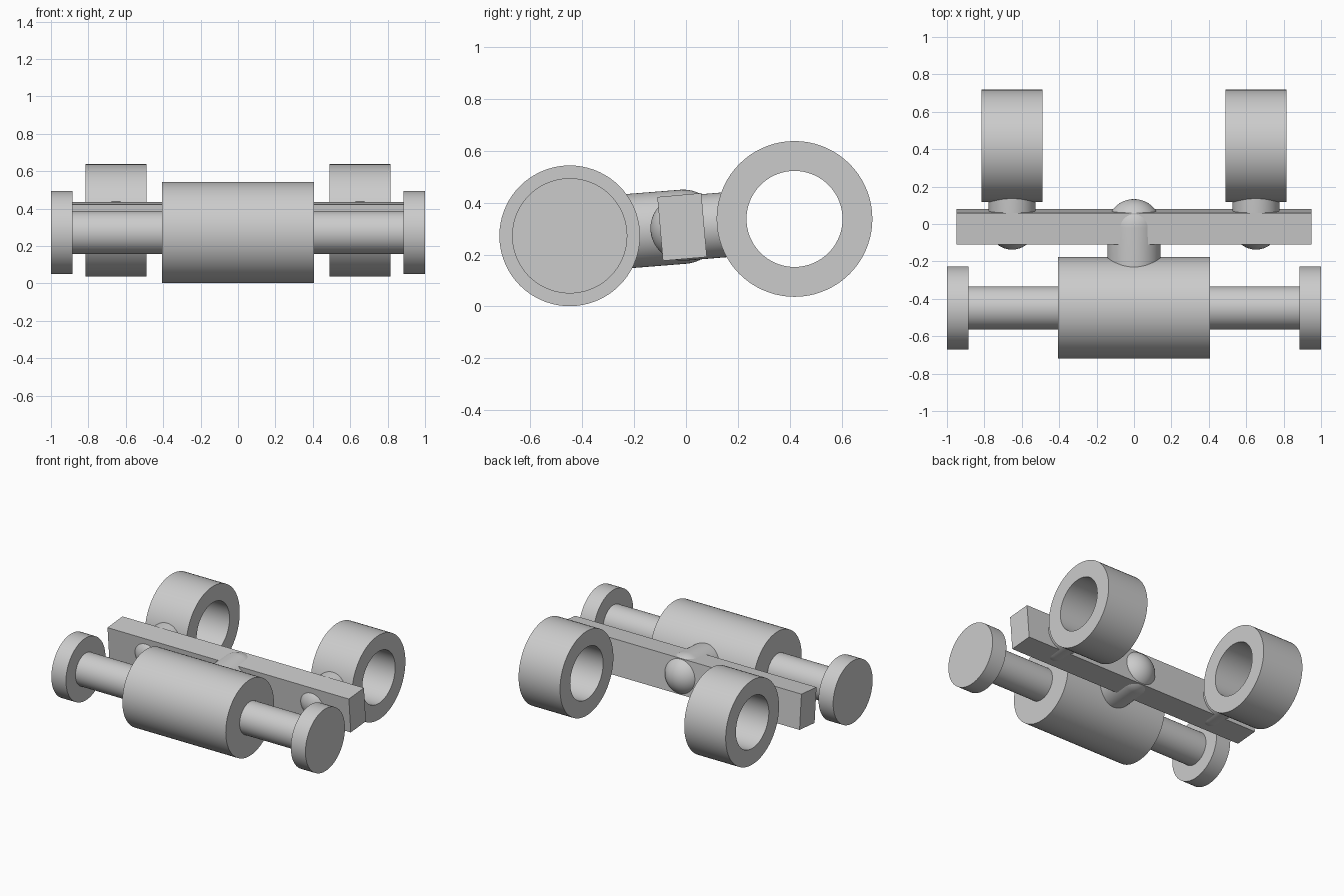
import bpy, bmesh, math
from mathutils import Matrix, Vector

if "Cube" in bpy.data.objects:
    bpy.data.objects.remove(bpy.data.objects["Cube"])

grey = bpy.data.materials.new("light_grey")
grey.diffuse_color = (0.6, 0.6, 0.6, 1)
grey.use_nodes = True
grey.node_tree.nodes["Principled BSDF"].inputs["Base Color"].default_value = grey.diffuse_color


def finish(name, bm, loc, rot, smooth=True):
    bmesh.ops.recalc_face_normals(bm, faces=bm.faces)
    me = bpy.data.meshes.new(name)
    bm.to_mesh(me)
    bm.free()
    me.materials.append(grey)
    ob = bpy.data.objects.new(name, me)
    ob.location, ob.rotation_euler = loc, rot
    bpy.context.collection.objects.link(ob)
    if smooth:
        bpy.ops.object.select_all(action='DESELECT')
        ob.select_set(True)
        bpy.context.view_layer.objects.active = ob
        bpy.ops.object.shade_smooth_by_angle(angle=math.radians(30))
    return ob


def lathe(name, profile, loc, rot=(0, 0, 0), closed=False, steps=72):
    """Spin (x, radius) points around the local x axis."""
    bm = bmesh.new()
    vs = [bm.verts.new((x, 0, r)) for x, r in profile]
    es = [bm.edges.new(p) for p in zip(vs, vs[1:])]
    if closed:
        es.append(bm.edges.new((vs[-1], vs[0])))
    bmesh.ops.spin(bm, geom=vs + es, cent=(0, 0, 0), axis=(1, 0, 0),
                   angle=math.tau, steps=steps, use_duplicate=False)
    bmesh.ops.remove_doubles(bm, verts=bm.verts, dist=1e-5)
    return finish(name, bm, loc, rot)


def rod(name, x0, x1, r, loc):
    return lathe(name, [(x0, 0), (x0, r), (x1, r), (x1, 0)], loc)


def ball_link(name, r, length, start, direction):
    """Round rod with a ball end centred on start."""
    n = 14
    prof = [(-r * math.cos(i * math.pi / 2 / n), r * math.sin(i * math.pi / 2 / n))
            for i in range(n + 1)]
    prof += [(length, r), (length, 0)]
    rot = Vector(direction).to_track_quat('X', 'Z').to_euler()
    return lathe(name, prof, start, rot)


# Drum with its shafts and end discs
DRUM = (0, -0.448, 0.272)
rod("drum", -0.407, 0.407, 0.271, DRUM)
for side, s in (("left", -1), ("right", 1)):
    rod(side + "_shaft", *sorted((s * 0.39, s * 0.90)), 0.115, DRUM)
    rod(side + "_end_disc", *sorted((s * 0.885, s * 1.0)), 0.222, DRUM)

# Tilted crossbar
bm = bmesh.new()
bmesh.ops.create_cube(bm, size=1, matrix=Matrix.Diagonal((1.9, 0.17, 0.247, 1)))
finish("crossbar", bm, (0, -0.015, 0.306), (math.radians(5), 0, 0), smooth=False)

# Link between crossbar and drum
ball_link("drum_link", 0.143, 0.30, (0, -0.01, 0.307), (0, -0.438, -0.035))

# Rear rings and their links
for side, s in (("left", -1), ("right", 1)):
    x = s * 0.652
    lathe(side + "_ring", [(-0.163, 0.185), (-0.163, 0.30), (0.163, 0.30), (0.163, 0.185)],
          (x, 0.418, 0.337), closed=True)
    ball_link(side + "_ring_link", 0.125, 0.205, (x, -0.012, 0.301), (0, 0.43, 0.036))
